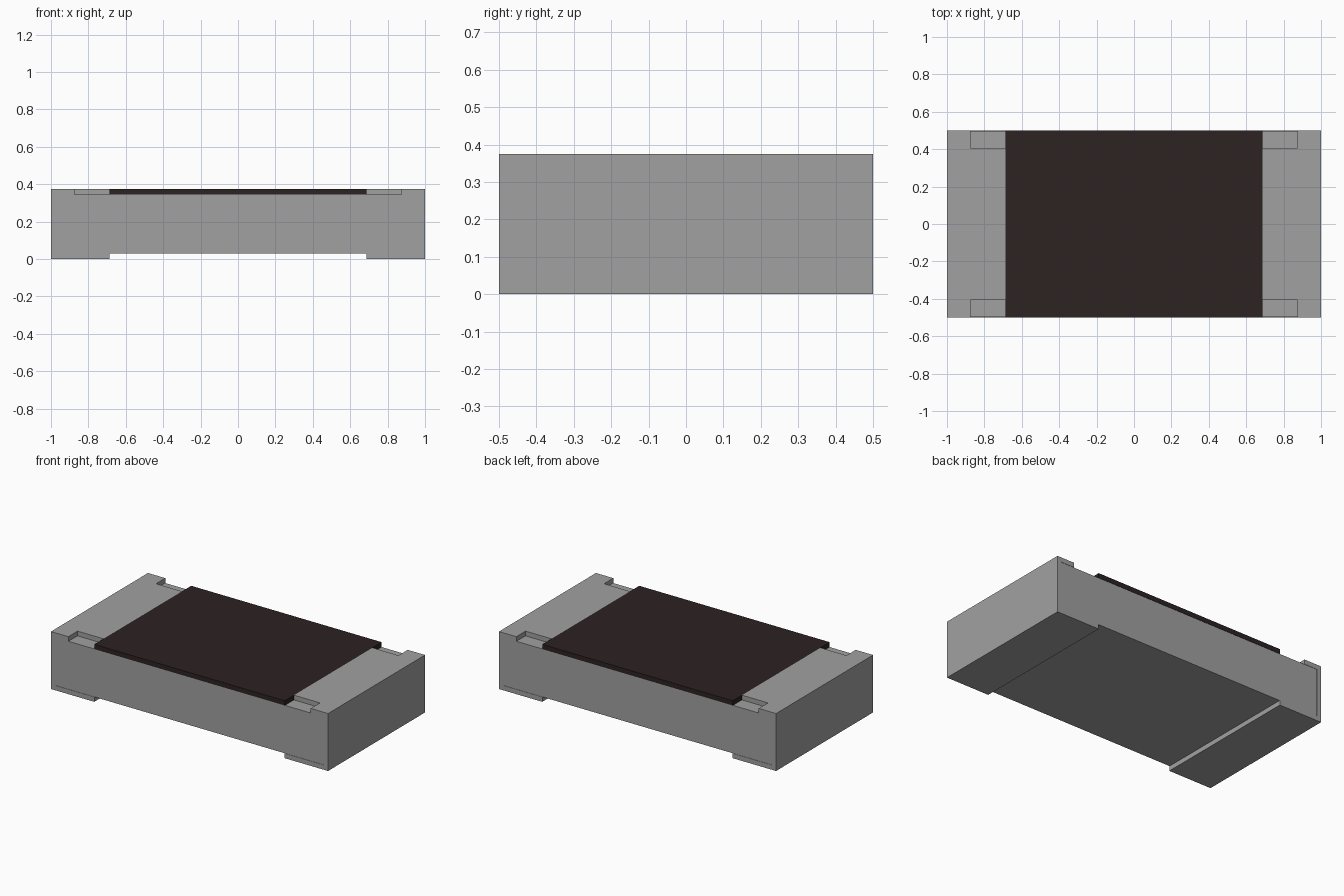
import bpy, bmesh

if "Cube" in bpy.data.objects:
    bpy.data.objects.remove(bpy.data.objects["Cube"])


def material(name, rgb):
    m = bpy.data.materials.new(name)
    m.diffuse_color = (*rgb, 1)
    m.use_nodes = True
    m.node_tree.nodes["Principled BSDF"].inputs["Base Color"].default_value = m.diffuse_color
    return m


def finish(name, bm, mat=None):
    bmesh.ops.recalc_face_normals(bm, faces=bm.faces)
    me = bpy.data.meshes.new(name)
    bm.to_mesh(me)
    bm.free()
    ob = bpy.data.objects.new(name, me)
    bpy.context.collection.objects.link(ob)
    if mat:
        me.materials.append(mat)
    return ob


def add_prism(bm, profile, y0, y1):
    """Extrude an x-z outline along y."""
    face = bm.faces.new([bm.verts.new((x, y0, z)) for x, z in profile])
    out = bmesh.ops.extrude_face_region(bm, geom=[face])
    verts = [v for v in out["geom"] if isinstance(v, bmesh.types.BMVert)]
    bmesh.ops.translate(bm, verts=verts, vec=(0, y1 - y0, 0))


def rect(x0, x1, z0, z1):
    return [(x0, z0), (x1, z0), (x1, z1), (x0, z1)]


grey = material("metal grey", (0.355, 0.355, 0.36))
dark = material("dark coating", (0.026, 0.016, 0.016))

H, T = 0.375, 0.031        # overall height, plate thickness
LIP = 0.6875               # inner edge of the terminals

# Flat block, a hair narrower than the terminals
bm = bmesh.new()
add_prism(bm, rect(-1 + T, 1 - T, T, H - T), -0.498, 0.498)
finish("body", bm, grey)

# Dark cover on top
bm = bmesh.new()
add_prism(bm, rect(-LIP, LIP, H - T, H), -0.5, 0.5)
finish("top_coating", bm, dark)

# Blocks that notch the upper terminal corners
bm = bmesh.new()
for y0, y1 in ((-0.6, -0.405), (0.405, 0.6)):
    add_prism(bm, rect(0.5, 0.875, 0.2, 0.5), y0, y1)
cutter = finish("notch_cutter", bm)
cutter.hide_render = True
cutter.hide_set(True)

# C-shaped end terminals, notched and mirrored
bm = bmesh.new()
add_prism(bm, [(LIP, 0), (1, 0), (1, H), (LIP, H), (LIP, H - T),
               (1 - T, H - T), (1 - T, T), (LIP, T)], -0.5, 0.5)
terminals = finish("end_terminals", bm, grey)
cut = terminals.modifiers.new("notches", "BOOLEAN")
cut.operation = "DIFFERENCE"
cut.solver = "EXACT"
cut.object = cutter
mirror = terminals.modifiers.new("mirror", "MIRROR")
mirror.use_axis[0] = True
mirror.use_mirror_merge = False
